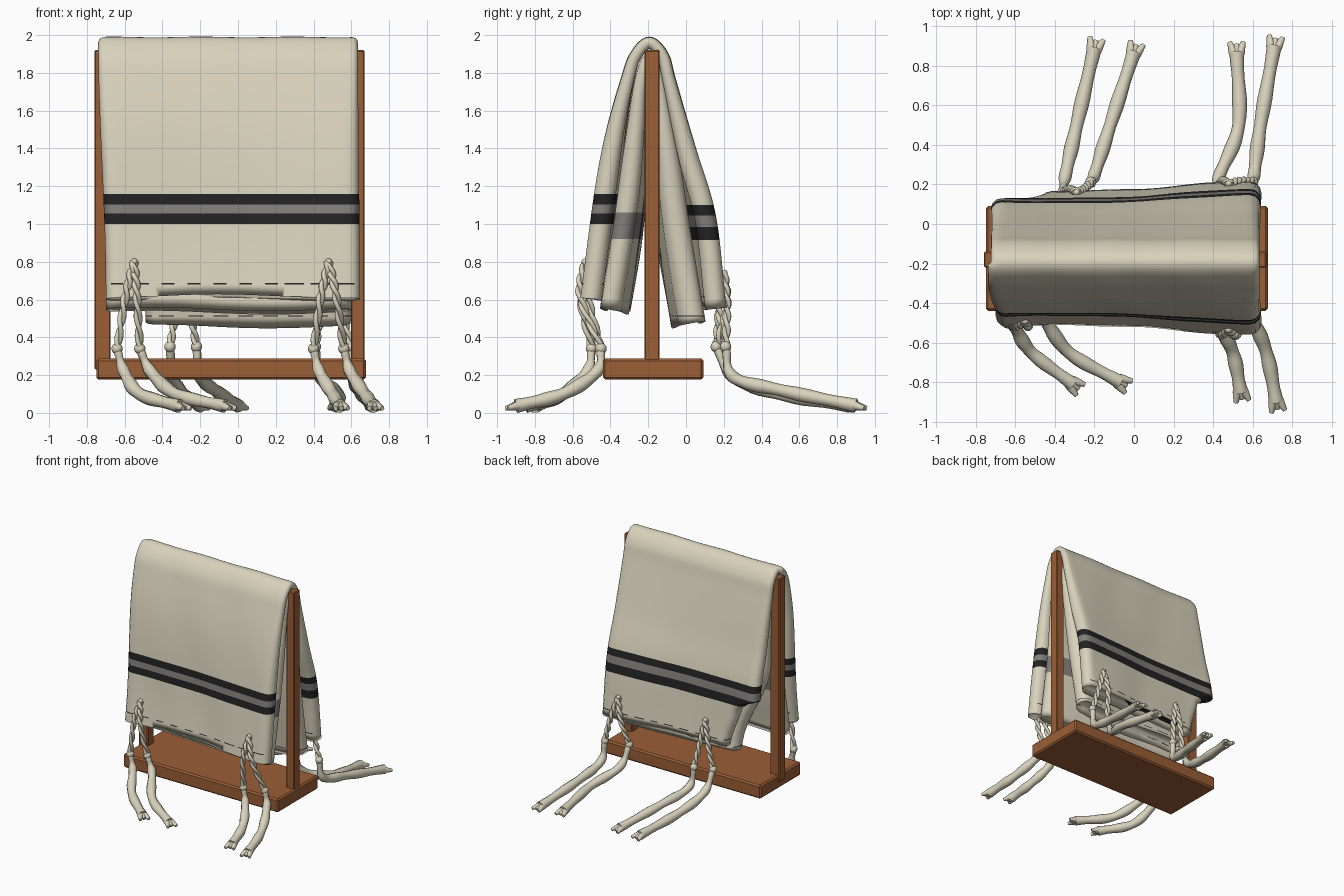
import bpy, bmesh, math
from mathutils import Vector

if "Cube" in bpy.data.objects:
    bpy.data.objects.remove(bpy.data.objects["Cube"])


def material(name, rgb):
    m = bpy.data.materials.new(name)
    m.use_nodes = True
    m.diffuse_color = (*rgb, 1)
    bsdf = m.node_tree.nodes["Principled BSDF"]
    bsdf.inputs["Base Color"].default_value = (*rgb, 1)
    bsdf.inputs["Roughness"].default_value = 0.8
    return m


CREAM = material("cream wool", (0.69, 0.645, 0.505))
BLACK = material("black stripe", (0.016, 0.016, 0.017))
GREY = material("grey stripe", (0.215, 0.21, 0.195))
WOOD = material("brown wood", (0.325, 0.112, 0.036))


def add_object(name, mesh, mats):
    ob = bpy.data.objects.new(name, mesh)
    bpy.context.collection.objects.link(ob)
    for m in mats:
        mesh.materials.append(m)
    return ob


def box(name, lo, hi, bevel=0.006):
    lo, hi = Vector(lo), Vector(hi)
    bm = bmesh.new()
    bmesh.ops.create_cube(bm, size=1)
    for v in bm.verts:
        v.co = (lo + hi) / 2 + v.co * (hi - lo)
    bmesh.ops.bevel(bm, geom=bm.edges[:], offset=bevel, segments=1, affect='EDGES')
    mesh = bpy.data.meshes.new(name)
    bm.to_mesh(mesh)
    bm.free()
    return add_object(name, mesh, [WOOD])


def spline(points, steps):
    """Smooth path through the points."""
    pts = [Vector(p) for p in points]
    pts = [2 * pts[0] - pts[1]] + pts + [2 * pts[-1] - pts[-2]]
    out = []
    for a, b, c, d in zip(pts, pts[1:], pts[2:], pts[3:]):
        for i in range(steps):
            t = i / steps
            out.append(0.5 * (2 * b + (c - a) * t + (2 * a - 5 * b + 4 * c - d) * t * t
                              + (3 * b - a - 3 * c + d) * t ** 3))
    return out + [pts[-2]]


def ramp(v, lo, hi):
    t = min(max((v - lo) / (hi - lo), 0), 1)
    return t * t * (3 - 2 * t)


# Stand
box("base_board", (-0.75, -0.44, 0.176), (0.677, 0.092, 0.288), 0.012)
box("right_post", (-0.76, -0.22, 0.23), (-0.675, -0.14, 1.92))
box("left_post", (0.598, -0.22, 0.23), (0.67, -0.14, 1.92))
box("top_rail", (-0.70, -0.215, 1.76), (0.62, -0.165, 1.83))

MID_Y = -0.195


def pull(x):
    """How far the hanging cloth is drawn toward the stand at x."""
    return 0.048 * ramp(0.6 - x, 0, 0.6)


def outer_width(y, z):
    low = ramp(1.95 - z, 0, 1.3)
    x0, x1 = -0.74 + 0.04 * low, 0.635 + 0.01 * low
    if y > MID_Y:                      # tucked rear corner
        x0 = -0.725 + 0.15 * ramp(0.97 - z, 0, 0.07) + 0.1 * ramp(0.95 - z, 0, 0.4)
    return x0, x1


def inner_width(y, z):
    low = ramp(1.9 - z, 0, 1.3)
    if y > MID_Y:
        return -0.69 + 0.2 * ramp(1.2 - z, 0, 0.7), 0.62 - 0.02 * low
    return -0.69 - 0.01 * low, 0.62 - 0.02 * low


def folded_cloth(name, path, width, rear_swell, phase, bands):
    """Flattened fabric tube swept over the rail; bands = (rear?, z0, z1, slot)."""
    rows = spline(path, 9)
    bm = bmesh.new()
    rings, n, arc = [], 36, 6
    for i, p in enumerate(rows):
        d = (rows[min(i + 1, len(rows) - 1)] - rows[max(i - 1, 0)]).normalized()
        nor = Vector((-d.y, d.x))
        y, z = p
        low = ramp(1.95 - z, 0, 1.2)
        t = 0.03 + 0.027 * ramp(1.95 - z, 0, 0.8)
        if y > MID_Y:
            t += rear_swell * low
        x0, x1 = width(y, z)
        x0, x1 = x0 + t, x1 - t
        loop = [(x0 + (x1 - x0) * k / n, t) for k in range(n + 1)]
        loop += [(x1 + t * math.sin(math.pi * k / arc), t * math.cos(math.pi * k / arc))
                 for k in range(1, arc)]
        loop += [(x1 - (x1 - x0) * k / n, -t) for k in range(n + 1)]
        loop += [(x0 - t * math.sin(math.pi * k / arc), -t * math.cos(math.pi * k / arc))
                 for k in range(1, arc)]
        inward = -low if y > MID_Y else low
        ring = []
        for x, h in loop:
            h += low * 0.006 * math.sin(6 * x + phase) + 0.002 * math.sin(13 * x + 5 * z + phase)
            q = p + nor * h
            hem = ramp(0.9 - z, 0, 0.3) * 0.010 * math.cos(5 * x + phase)
            ring.append(bm.verts.new((x, q.x + inward * pull(x), q.y + hem)))
        rings.append(ring)
    m = len(rings[0])
    for a, b in zip(rings, rings[1:]):
        for k in range(m):
            bm.faces.new((a[k], a[(k + 1) % m], b[(k + 1) % m], b[k]))
    # Hollow hems
    for ring, d in ((rings[0], rows[1] - rows[0]), (rings[-1], rows[-2] - rows[-1])):
        cap = bm.faces.new(ring)
        bm.normal_update()
        bmesh.ops.inset_region(bm, faces=[cap], thickness=0.022)
        push = d.normalized() * 0.05
        bmesh.ops.translate(bm, verts=cap.verts[:], vec=(0, push.x, push.y))
    bmesh.ops.recalc_face_normals(bm, faces=bm.faces[:])
    # Woven stripes, and broken stitch lines above the hems
    for z in sorted({z for b in bands for z in b[1:3]}):
        bmesh.ops.bisect_plane(bm, geom=bm.verts[:] + bm.edges[:] + bm.faces[:],
                               plane_co=(0, 0, z), plane_no=(0, 0, 1))
    for f in bm.faces:
        f.smooth = True
        c = f.calc_center_median()
        for rear, z0, z1, slot in bands:
            stitched = z1 - z0 > 0.01 or math.sin(47 * c.x) > -0.3
            if (c.y > MID_Y) == rear and z0 < c.z < z1 and stitched:
                f.material_index = slot
    mesh = bpy.data.meshes.new(name)
    bm.to_mesh(mesh)
    bm.free()
    return add_object(name, mesh, [CREAM, BLACK, GREY])


def stripes(rear, top, sizes):
    out = []
    for size, slot in zip(sizes, (1, 2, 1)):
        out.append((rear, top - size, top, slot))
        top -= size
    return out


folded_cloth("outer_cloth",
             [(-0.51, 0.61), (-0.44, 1.1), (-0.375, 1.5), (-0.31, 1.77), (-0.268, 1.89),
              (MID_Y, 1.96), (-0.122, 1.89), (-0.085, 1.75), (0.012, 1.36), (0.108, 1.02),
              (0.165, 0.56)],
             outer_width, 0, 0.6,
             stripes(False, 1.16, (0.056, 0.048, 0.056)) + stripes(True, 1.10, (0.055, 0.06, 0.07))
             + [(False, 0.68, 0.687, 1), (True, 0.61, 0.617, 1)])
folded_cloth("inner_cloth",
             [(-0.405, 0.54), (-0.32, 1.06), (-0.27, 1.5), (-0.24, 1.75), (MID_Y, 1.87),
              (-0.15, 1.75), (-0.10, 1.4), (-0.05, 1.0), (0.04, 0.47)],
             inner_width, 0.015, 2.4, [(False, 0.92, 1.06, 2), (True, 0.51, 0.516, 1)])


def strand(name, anchor, hem, knot, bends, tip):
    """Twisted cord, knots, and a loose tassel with a frayed tip."""
    cu = bpy.data.curves.new(name, 'CURVE')
    cu.dimensions = '3D'
    cu.bevel_depth = 1
    cu.bevel_resolution = 2
    cu.use_fill_caps = True

    def tube(points, radii):
        s = cu.splines.new('POLY')
        s.points.add(len(points) - 1)
        for sp, p, r in zip(s.points, points, radii):
            sp.co = (*p, 1)
            sp.radius = r

    cord = spline([anchor, hem, knot], 16)
    for side in (0, math.pi):
        twist = [p + 0.011 * Vector((math.cos(i * 0.55 + side), math.sin(i * 0.55 + side), 0))
                 for i, p in enumerate(cord)]
        tube(twist, [0.013] * len(twist))
    knot, tip = Vector(knot), Vector(tip)
    for c, r in ((knot, 0.03), (Vector(anchor), 0.018)):
        arc = [math.pi * k / 8 for k in range(9)]
        tube([c + Vector((0, 0, r * math.cos(a))) for a in arc],
             [max(r * math.sin(a), 0.002) for a in arc])
    loose = spline([knot, *bends, tip], 8)
    last = len(loose) - 1
    tube(loose, [0.02 + 0.015 * ramp(i / last, 0, 0.5) + 0.003 * math.sin(i * 1.1)
                 for i in range(last + 1)])
    d = (tip - Vector(bends[-1])).normalized()
    across = d.cross(Vector((0, 0, 1)))
    for k in (-1, 0, 1):
        end = tip + d * (0.04 + 0.012 * abs(k)) + across * 0.036 * k
        end.z = 0.024
        tube([tip - d * 0.05, tip + across * 0.018 * k, end], [0.024, 0.024, 0.012])
    tmp = bpy.data.objects.new(name + "_curve", cu)
    bpy.context.collection.objects.link(tmp)
    mesh = bpy.data.meshes.new_from_object(tmp.evaluated_get(bpy.context.evaluated_depsgraph_get()))
    bpy.data.objects.remove(tmp)
    mesh.materials.clear()
    mesh.polygons.foreach_set("use_smooth", [True] * len(mesh.polygons))
    add_object(name, mesh, [CREAM])


# Corner tassels: anchor x, then knot x, middle x, tip x, tip y for each strand
FRONT = {"front_right": (-0.55, [(-0.64, -0.52, -0.31, -0.81), (-0.52, -0.33, -0.07, -0.80)]),
         "front_left": (0.48, [(0.40, 0.50, 0.54, -0.85), (0.56, 0.67, 0.72, -0.90)])}
REAR = {"back_right": (-0.29, [(-0.36, -0.29, -0.20, 0.89), (-0.22, -0.12, 0.0, 0.87)]),
        "back_left": (0.48, [(0.41, 0.53, 0.52, 0.87), (0.60, 0.64, 0.71, 0.90)])}

for corner, (ax, strands) in FRONT.items():
    for i, (kx, mx, tx, ty) in enumerate(strands):
        ky = -0.50 + 0.05 * i
        strand(f"{corner}_tassel_{i + 1}", (ax, -0.54 + pull(ax), 0.8),
               ((ax + kx) / 2, -0.565 + pull(ax), 0.62), (kx, ky, 0.34),
               [(kx + (mx - kx) * 0.3, ky - 0.02, 0.22), (mx, -0.65, 0.1)], (tx, ty, 0.036))
for corner, (ax, strands) in REAR.items():
    for i, (kx, mx, tx, ty) in enumerate(strands):
        ky = 0.16 + 0.05 * i
        strand(f"{corner}_tassel_{i + 1}", (ax, 0.208 - pull(ax), 0.74),
               ((ax + kx) / 2, 0.222 - pull(ax), 0.56), (kx, ky, 0.35),
               [(kx + (mx - kx) * 0.2, 0.25, 0.19), (mx, 0.5, 0.1 + 0.02 * i)], (tx, ty, 0.038))
